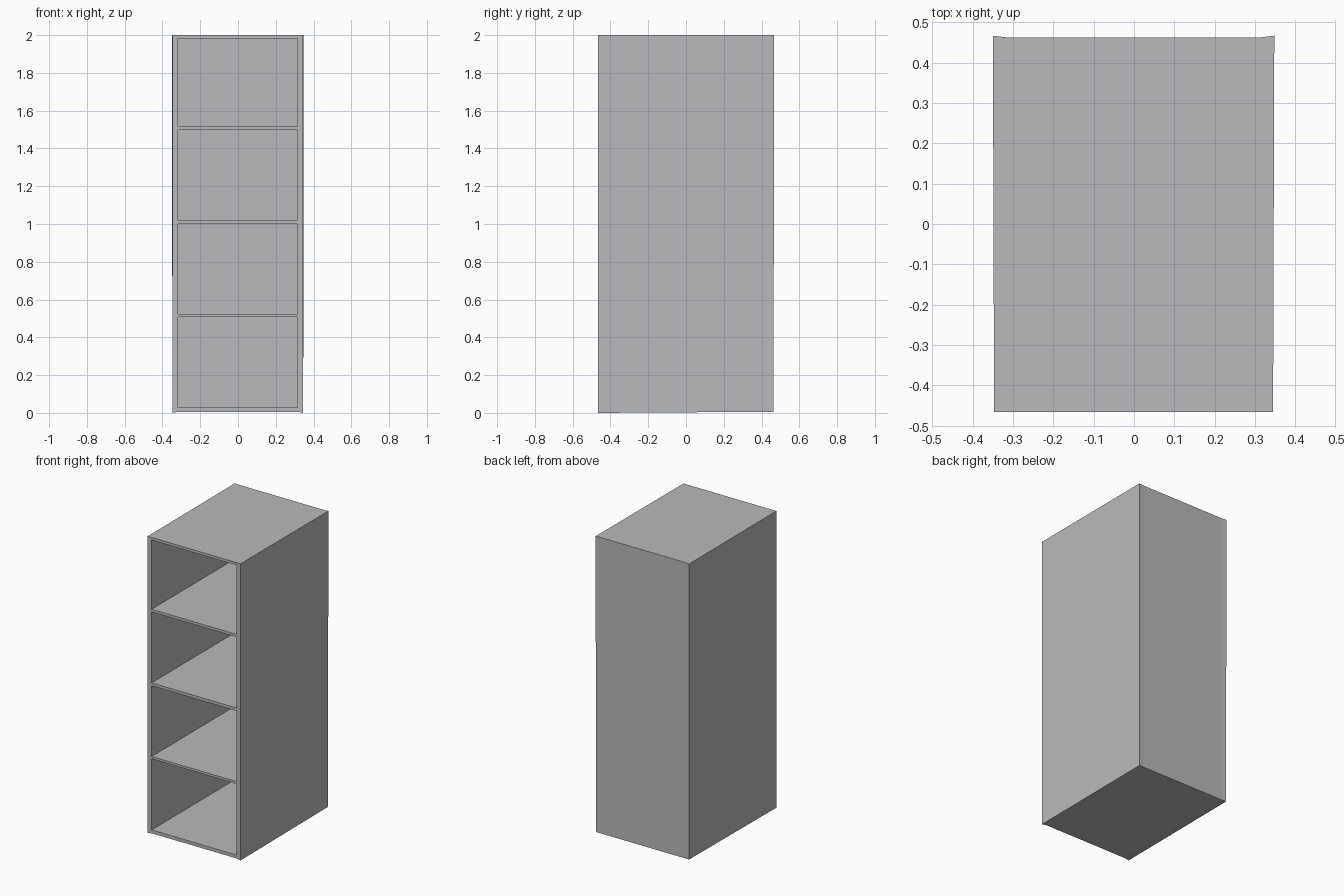
import bpy

# Remove the default cube
old = bpy.data.objects.get("Cube")
if old:
    bpy.data.objects.remove(old, do_unlink=True)

# Single grey finish
grey = bpy.data.materials.new("plain_grey")
grey.use_nodes = True
colour = (0.48, 0.49, 0.50, 1)
grey.diffuse_color = colour
grey.node_tree.nodes["Principled BSDF"].inputs["Base Color"].default_value = colour

LEFT, RIGHT = -0.347, 0.345      # outer sides
FRONT, BACK = -0.466, 0.463      # outer depth
WALL = 0.03


def add_mesh(name, verts, faces):
    mesh = bpy.data.meshes.new(name)
    mesh.from_pydata(verts, [], faces)
    mesh.materials.append(grey)
    obj = bpy.data.objects.new(name, mesh)
    bpy.context.collection.objects.link(obj)
    return obj


def board(name, x, y, z):
    """Box spanning the given (low, high) ranges."""
    verts = [(a, b, c) for a in x for b in y for c in z]
    faces = [(0, 1, 3, 2), (4, 6, 7, 5), (0, 4, 5, 1),
             (2, 3, 7, 6), (0, 2, 6, 4), (1, 5, 7, 3)]
    return add_mesh(name, verts, faces)


# Side walls, with slightly flared rear top and front bottom corners
for name, x in (("right_wall", (LEFT, LEFT + WALL)), ("left_wall", (RIGHT - WALL, RIGHT))):
    wall = board(name, x, (FRONT, BACK), (0.006, 2.0))
    outer = x[0] if x[0] < 0 else x[1]
    for v in wall.data.vertices:
        if abs(v.co.x - outer) < 0.001:
            if v.co.y > 0 and v.co.z > 1:
                v.co.y += 0.004
                v.co.x += 0.003 if outer > 0 else -0.003
            if v.co.y < 0 and v.co.z < 1:
                v.co.z = 0

# Thin back panel, then floor, shelves and top between the walls
inner = (LEFT + WALL, RIGHT - WALL)
board("back_panel", inner, (BACK - 0.015, BACK), (0.006, 2.0))
levels = {"floor": (0.006, 0.029), "lower_shelf": (0.508, 0.524),
          "middle_shelf": (1.0, 1.02), "upper_shelf": (1.498, 1.516),
          "top_panel": (1.982, 2.0)}
for name, z in levels.items():
    board(name, inner, (FRONT, BACK - 0.015), z)
